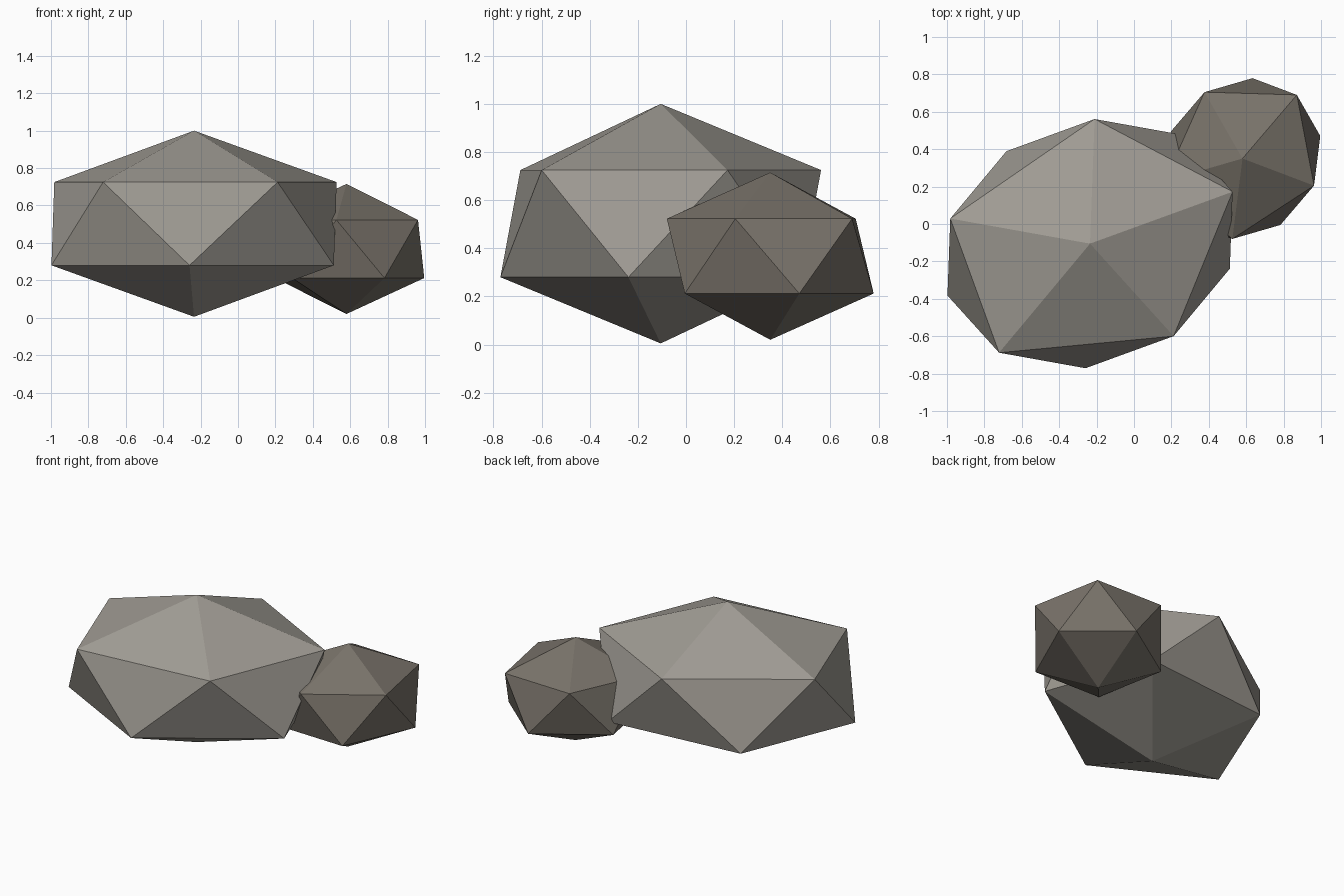
import bpy
import math

if "Cube" in bpy.data.objects:
    bpy.data.objects.remove(bpy.data.objects["Cube"])


def material(name, colour):
    mat = bpy.data.materials.new(name)
    mat.diffuse_color = (*colour, 1.0)
    mat.use_nodes = True
    mat.node_tree.nodes["Principled BSDF"].inputs["Base Color"].default_value = mat.diffuse_color
    return mat


def rock(name, centre, radii, turn, mat):
    """Flat-shaded icosahedron, stretched and turned about z."""
    bpy.ops.mesh.primitive_ico_sphere_add(
        subdivisions=1, radius=1.0, location=centre,
        rotation=(0, 0, math.radians(turn)))
    obj = bpy.context.object
    obj.name = name
    obj.scale = radii
    obj.data.materials.append(mat)
    bpy.ops.object.transform_apply(location=False, rotation=True, scale=True)
    bpy.ops.object.shade_flat()
    return obj


# Large pale boulder
rock("large_boulder", (-0.235, -0.105, 0.5025), (0.907, 0.726, 0.4975), 20,
     material("pale stone", (0.35, 0.33, 0.295)))

# Small darker stone resting against it
rock("small_boulder", (0.58, 0.35, 0.3675), (0.50, 0.4525, 0.3475), 49.5,
     material("dark stone", (0.19, 0.17, 0.143)))
